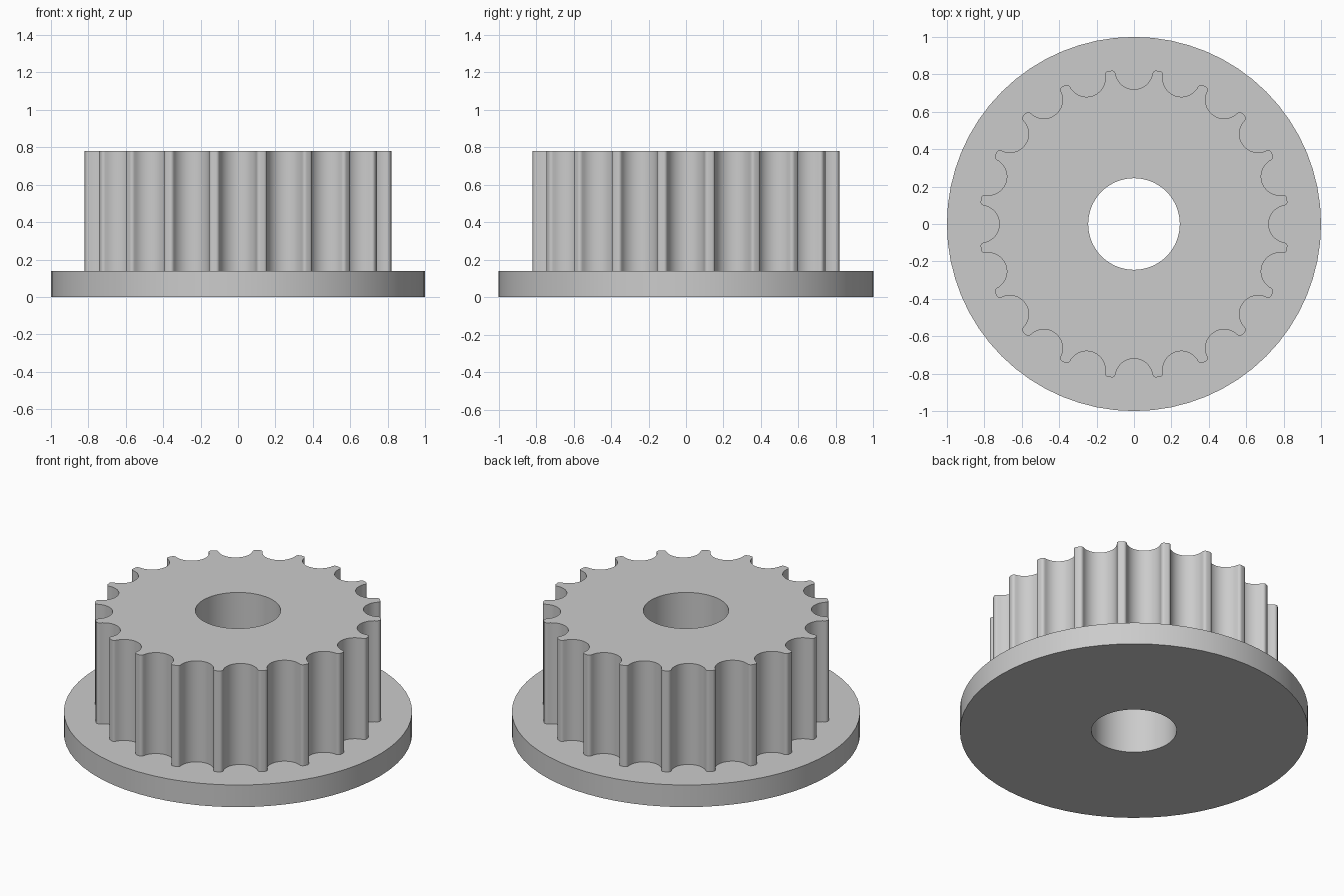
import bpy, bmesh
from math import sin, cos, atan2, pi, tau, radians
from mathutils import Vector, Matrix

cube = bpy.data.objects.get("Cube")
if cube:
    bpy.data.objects.remove(cube, do_unlink=True)

TEETH = 20
FLANGE_TOP, HUB_TOP = 0.14, 0.78
FLANGE_R, BORE_R = 1.0, 0.245


def arc(center, radius, start, end, steps):
    """Points along an arc, both ends included."""
    angles = [start + (end - start) * i / steps for i in range(steps + 1)]
    return [Vector((center[0] + radius * cos(a), center[1] + radius * sin(a))) for a in angles]


def circle(radius, sides):
    return arc((0, 0), radius, 0, tau, sides)[:-1]


def toothed_outline():
    """Round grooves joined by small rounded teeth, one groove per tooth pitch."""
    groove = (0, 0.82)
    corner = (0.117, 0.802)
    meet = atan2(corner[1] - groove[1], corner[0])
    half = arc(groove, 0.1, -pi / 2, meet, 10)
    half += arc(corner, 0.018, meet + pi, atan2(corner[1], corner[0]), 5)[1:]
    mirrored = [Vector((-p.x, p.y)) for p in reversed(half[1:])]
    pitch = mirrored + half
    outline = []
    for i in range(TEETH):
        turn = Matrix.Rotation(-tau * i / TEETH, 2)
        outline += [turn @ p for p in pitch]
    return outline


bm = bmesh.new()


def loop_at(points, z):
    """Closed ring of edges at one height."""
    verts = [bm.verts.new((p.x, p.y, z)) for p in points]
    edges = [bm.edges.new((a, b)) for a, b in zip(verts, verts[1:] + verts[:1])]
    return verts, edges


def wall(lower, upper):
    a, b = lower[0], upper[0]
    for i in range(len(a)):
        j = (i + 1) % len(a)
        bm.faces.new((a[i], a[j], b[j], b[i]))


def cap(outer, inner):
    """Flat face between an outer and an inner ring."""
    bmesh.ops.triangle_fill(bm, edges=outer[1] + inner[1], use_beauty=True, normal=(0, 0, 1))


rim, bore, teeth = circle(FLANGE_R, 64), circle(BORE_R, 64), toothed_outline()
bore_low, bore_high = loop_at(bore, 0), loop_at(bore, HUB_TOP)
rim_low, rim_high = loop_at(rim, 0), loop_at(rim, FLANGE_TOP)
teeth_low, teeth_high = loop_at(teeth, FLANGE_TOP), loop_at(teeth, HUB_TOP)

# Flat faces: underside, flange shoulder and hub top
cap(rim_low, bore_low)
cap(rim_high, teeth_low)
cap(teeth_high, bore_high)

# Upright walls: flange rim, teeth and shaft bore
wall(rim_low, rim_high)
wall(teeth_low, teeth_high)
wall(bore_low, bore_high)
bmesh.ops.recalc_face_normals(bm, faces=bm.faces[:])

mesh = bpy.data.meshes.new("toothed_pulley")
bm.to_mesh(mesh)
bm.free()
pulley = bpy.data.objects.new("toothed_pulley", mesh)
bpy.context.collection.objects.link(pulley)

# Plain grey material
grey = bpy.data.materials.new("light_grey")
grey.use_nodes = True
colour = (0.6, 0.6, 0.6, 1)
grey.diffuse_color = colour
grey.node_tree.nodes["Principled BSDF"].inputs["Base Color"].default_value = colour
mesh.materials.append(grey)

# Smooth curved walls, sharp rims
bpy.ops.object.select_all(action="DESELECT")
pulley.select_set(True)
bpy.context.view_layer.objects.active = pulley
bpy.ops.object.shade_smooth_by_angle(angle=radians(30))
